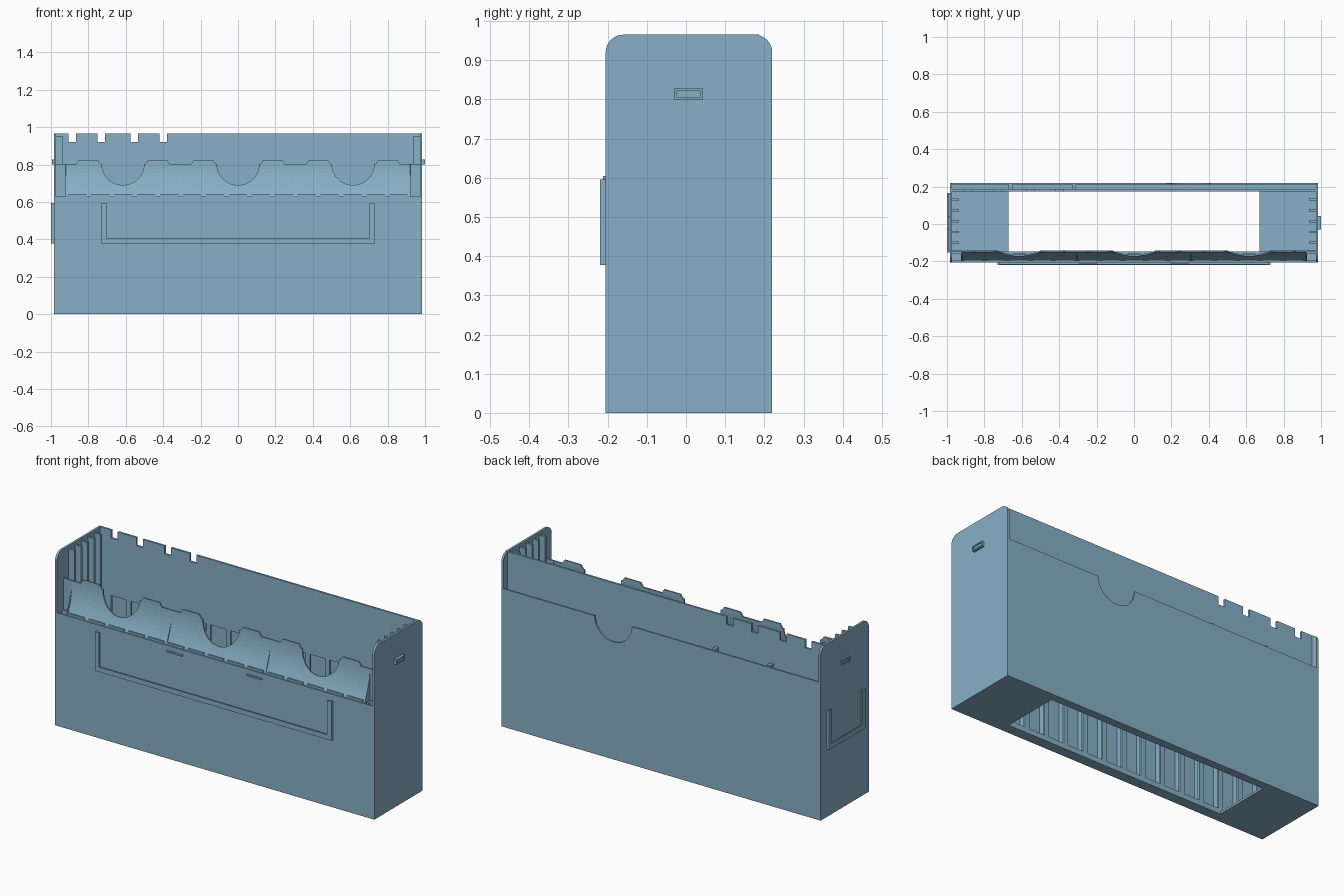
import bpy, bmesh, math

if "Cube" in bpy.data.objects:
    bpy.data.objects.remove(bpy.data.objects["Cube"])

mat = bpy.data.materials.new("dusty_blue")
mat.diffuse_color = (0.245, 0.435, 0.565, 1)
mat.use_nodes = True
mat.node_tree.nodes["Principled BSDF"].inputs["Base Color"].default_value = mat.diffuse_color


def finish(name, bm):
    bmesh.ops.recalc_face_normals(bm, faces=bm.faces)
    me = bpy.data.meshes.new(name)
    bm.to_mesh(me)
    bm.free()
    me.materials.append(mat)
    ob = bpy.data.objects.new(name, me)
    bpy.context.collection.objects.link(ob)
    return ob


def boxes(name, items):
    """One object from boxes given as (x0, x1, y0, y1, z0, z1)."""
    bm = bmesh.new()
    for x0, x1, y0, y1, z0, z1 in items:
        for v in bmesh.ops.create_cube(bm, size=1)["verts"]:
            v.co = (x1 if v.co.x > 0 else x0, y1 if v.co.y > 0 else y0,
                    z1 if v.co.z > 0 else z0)
    return finish(name, bm)


def prism(name, pts, axis, a, b):
    """Extrude an outline in (y, z) along x, or in (x, z) along y, from a to b."""
    bm = bmesh.new()

    def co(p, d):
        return (d, p[0], p[1]) if axis == "x" else (p[0], d, p[1])
    f = bm.faces.new([bm.verts.new(co(p, a)) for p in pts])
    ext = bmesh.ops.extrude_face_region(bm, geom=[f])["geom"]
    off = (b - a, 0, 0) if axis == "x" else (0, b - a, 0)
    bmesh.ops.translate(bm, vec=off, verts=[e for e in ext if isinstance(e, bmesh.types.BMVert)])
    return finish(name, bm)


def arc(cx, cz, r, a0, a1, n):
    return [(cx + r * math.cos(math.radians(a0 + (a1 - a0) * i / n)),
             cz + r * math.sin(math.radians(a0 + (a1 - a0) * i / n))) for i in range(n + 1)]


W, F, B, H = 0.985, -0.205, 0.22, 0.965   # half width, front, back, height

# Side panels with rounded top corners
side = [(F, 0), (B, 0)] + arc(B - 0.045, H - 0.045, 0.045, 0, 90, 8) \
    + arc(F + 0.045, H - 0.045, 0.045, 90, 180, 8)
for s, n in ((-1, "left"), (1, "right")):
    prism(n + "_side_panel", side, "x", s * (W - 0.012), s * W)

# Front wall
boxes("front_wall", [(-W, W, F, F + 0.01, 0, 0.63)])

# Floor around the central opening
boxes("floor", [(-W, -0.67, F, B, 0, 0.012), (0.67, W, F, B, 0, 0.012),
                (-0.67, 0.67, F, -0.147, 0, 0.012), (-0.67, 0.67, 0.175, B, 0, 0.012)])

# Back sleeve with thumb notch
prism("back_sleeve", [(W, 0), (W, 0.77)] + arc(0.295, 0.77, 0.115, 0, -180, 20)
      + [(-W, 0.77), (-W, 0)], "y", 0.21, B)
boxes("sleeve_pins", [(x - 0.01, x + 0.01, 0.185, 0.215, 0.01, 0.778) for x in (-0.66, -0.32)])

# Tall back panel with top notches
top = [(-W, 0.6), (-W, H)]
for x in (-0.885, -0.73, -0.555, -0.4):
    top += [(x - 0.02, H), (x - 0.02, 0.92), (x + 0.02, 0.92), (x + 0.02, H)]
prism("back_panel", top + [(W, H), (W, 0.6)], "y", 0.175, 0.186)

# Slotted inner walls
bar_x = [-0.92 + i * 1.84 / 15 for i in range(16)]


def slotted(name, y0, y1):
    boxes(name, [(x - 0.014, x + 0.014, y0, y1, 0.01, 0.62) for x in bar_x]
          + [(-W, W, y0, y1, 0.01, 0.03), (-W, W, y0, y1, 0.6, 0.63),
             (-W, bar_x[0], y0, y1, 0.01, 0.62), (bar_x[-1], W, y0, y1, 0.01, 0.62)])


slotted("front_inner_wall", -0.16, -0.148)
slotted("back_inner_wall", 0.175, 0.186)
boxes("channel_ribs", [(x - 0.006, x + 0.006, -0.197, -0.155, 0.01, 0.62) for x in bar_x])

# Curved front tray with tabs and thumb notches
R, NOTCH = 0.113, (-0.615, 0, 0.615)
xs = {-0.973, 0.973, -0.921, 0.921, -0.92, 0.92}
for c in NOTCH:
    xs |= {round(c + R * math.cos(math.pi * i / 24), 5) for i in range(25)}
    for s in (-1, 1):
        xs |= {round(c + s * d, 5) for d in (0.12, 0.135, 0.235, 0.25)}


def tray_top(x):
    d = min(abs(x - c) for c in NOTCH)
    if d < R:
        return 0.803 - math.sqrt(R * R - d * d)
    return 0.803 + 0.022 * max(0, min(1, (d - 0.12) / 0.015, (0.25 - d) / 0.015))


def tray_y(x, z):
    if abs(x) > 0.9205:
        return -0.15
    return -0.15 - 0.045 * (1 - min(1, (z - 0.63) / 0.19)) ** 2


bm = bmesh.new()
ROWS = 8
cols = []
for x in sorted(xs):
    zs = [0.628 + (tray_top(x) - 0.628) * j / ROWS for j in range(ROWS + 1)]
    cols.append([bm.verts.new((x, tray_y(x, z), z)) for z in zs])
for a, b in zip(cols, cols[1:]):
    for j in range(ROWS):
        bm.faces.new((a[j], b[j], b[j + 1], a[j + 1]))
tray = finish("front_tray", bm)
sol = tray.modifiers.new("thickness", "SOLIDIFY")
sol.thickness = 0.008
sol.offset = -1

# Tray dividers and lip plates
for i, x in enumerate((-0.918, -0.305, 0.305, 0.918)):
    prism("tray_divider_%d" % i, [(-0.198, 0.628), (-0.15, 0.628), (-0.15, 0.742), (-0.158, 0.742)],
          "x", x - 0.003, x + 0.003)
boxes("tray_lips", [(x + 0.012, x + 0.11, -0.198, -0.186, 0.628, 0.642) for x in bar_x[:-1]])

# Comb ribs inside both ends
boxes("comb_ribs", [(min(s * 0.935, s * 0.975), max(s * 0.935, s * 0.975), y - 0.006, y + 0.006, 0.01, 0.95)
                    for s in (-1, 1) for y in (-0.1, -0.043, 0.015, 0.073, 0.13)])

# Front label holder: U-shaped rail with an inward lip
boxes("front_label_holder", [
    (-0.73, 0.73, -0.22, F, 0.378, 0.388), (-0.73, 0.73, -0.22, -0.213, 0.378, 0.405),
    (-0.73, -0.72, -0.22, F, 0.378, 0.595), (-0.73, -0.703, -0.22, -0.213, 0.378, 0.595),
    (0.72, 0.73, -0.22, F, 0.378, 0.595), (0.703, 0.73, -0.22, -0.213, 0.378, 0.595)])
boxes("label_stops", [(x - 0.048, x + 0.048, -0.212, F, 0.595, 0.604) for x in (-0.245, 0.245)])

# Left side label holder
boxes("side_label_holder", [
    (-1, -W, -0.153, 0.167, 0.378, 0.388), (-1, -0.993, -0.153, 0.167, 0.378, 0.405),
    (-1, -W, -0.153, -0.143, 0.378, 0.595), (-1, -0.993, -0.153, -0.126, 0.378, 0.595),
    (-1, -W, 0.157, 0.167, 0.378, 0.595), (-1, -0.993, 0.14, 0.167, 0.378, 0.595)])

# Side catches with a raised rim
for s, n, t in ((-1, "left", 0.994), (1, "right", 1.0)):
    x0, x1 = sorted((s * W, s * t))
    m0, m1 = sorted((s * W, s * (t - 0.005)))
    boxes(n + "_catch", [(x0, x1, -0.03, 0.043, 0.8, 0.806), (x0, x1, -0.03, 0.043, 0.822, 0.828),
                         (x0, x1, -0.03, -0.024, 0.8, 0.828), (x0, x1, 0.037, 0.043, 0.8, 0.828),
                         (m0, m1, -0.028, 0.041, 0.802, 0.826)])
